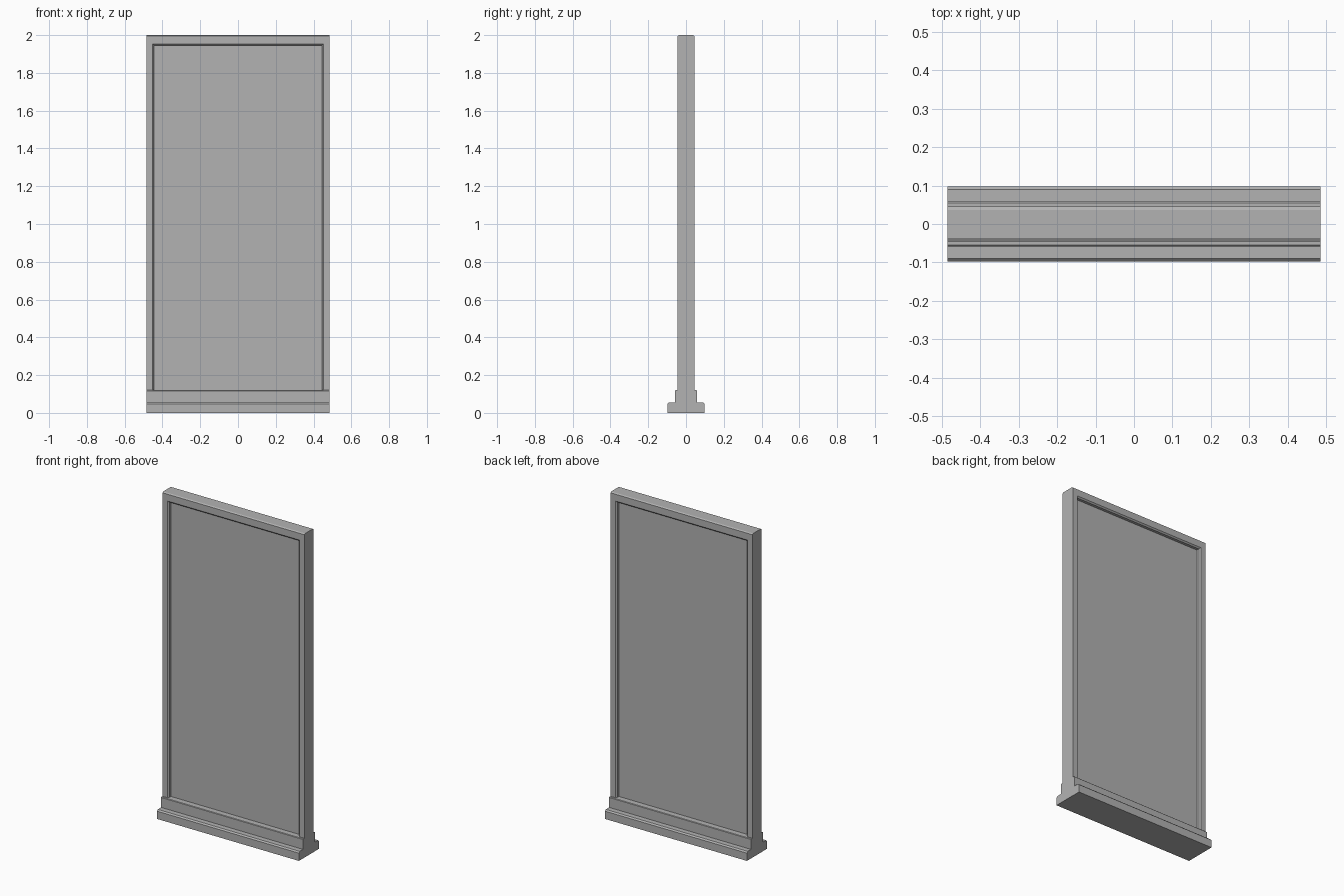
import bpy, bmesh

if "Cube" in bpy.data.objects:
    bpy.data.objects.remove(bpy.data.objects["Cube"])

grey = bpy.data.materials.new("plain_grey")
grey.diffuse_color = (0.448, 0.448, 0.448, 1)
grey.use_nodes = True
grey.node_tree.nodes["Principled BSDF"].inputs["Base Color"].default_value = grey.diffuse_color

HALF_W = 0.485   # half width of the whole model
PLINTH_TOP = 0.12


def finish(name, bm):
    bmesh.ops.recalc_face_normals(bm, faces=bm.faces)
    mesh = bpy.data.meshes.new(name)
    bm.to_mesh(mesh)
    bm.free()
    mesh.materials.append(grey)
    obj = bpy.data.objects.new(name, mesh)
    bpy.context.collection.objects.link(obj)
    return obj


def bridge(bm, loops, closed=False, caps=False):
    """Skin equal-sized point loops with quads."""
    rings = [[bm.verts.new(p) for p in loop] for loop in loops]
    pairs = list(zip(rings, rings[1:]))
    if closed:
        pairs.append((rings[-1], rings[0]))
    for a, b in pairs:
        n = len(a)
        for i in range(n):
            j = (i + 1) % n
            bm.faces.new((a[i], a[j], b[j], b[i]))
    if caps:
        bm.faces.new(rings[0])
        bm.faces.new(rings[-1])


def rect(half_x, low, high, y):
    return [(-half_x, y, low), (half_x, y, low), (half_x, y, high), (-half_x, y, high)]


# Stepped plinth: half profile (y, z), mirrored and extruded across the width
half = [(0.098, 0.0), (0.098, 0.048), (0.090, 0.056), (0.058, 0.056),
        (0.058, 0.117), (0.055, PLINTH_TOP)]
profile = half + [(-y, z) for y, z in reversed(half)]
bm = bmesh.new()
bridge(bm, [[(x, y, z) for y, z in profile] for x in (-HALF_W, HALF_W)], caps=True)
finish("stepped_plinth", bm)

# Frame: closed sweep of rectangles with chamfered top edge and opening
front = [(0.444, 0.116, 1.945, -0.020),    # reveal at the panel
         (0.444, 0.116, 1.945, -0.037),    # inner chamfer
         (0.452, 0.114, 1.953, -0.045),    # opening edge
         (HALF_W, 0.110, 1.995, -0.045),   # outer face edge
         (HALF_W, 0.110, 2.000, -0.037)]   # top ridge
back = [(x, lo, hi, -y) for x, lo, hi, y in reversed(front)]
bm = bmesh.new()
bridge(bm, [rect(*r) for r in front + back], closed=True)
finish("frame", bm)

# Recessed panel filling the opening
bm = bmesh.new()
bridge(bm, [rect(0.446, 0.114, 1.947, y) for y in (-0.02, 0.02)], caps=True)
finish("recessed_panel", bm)
